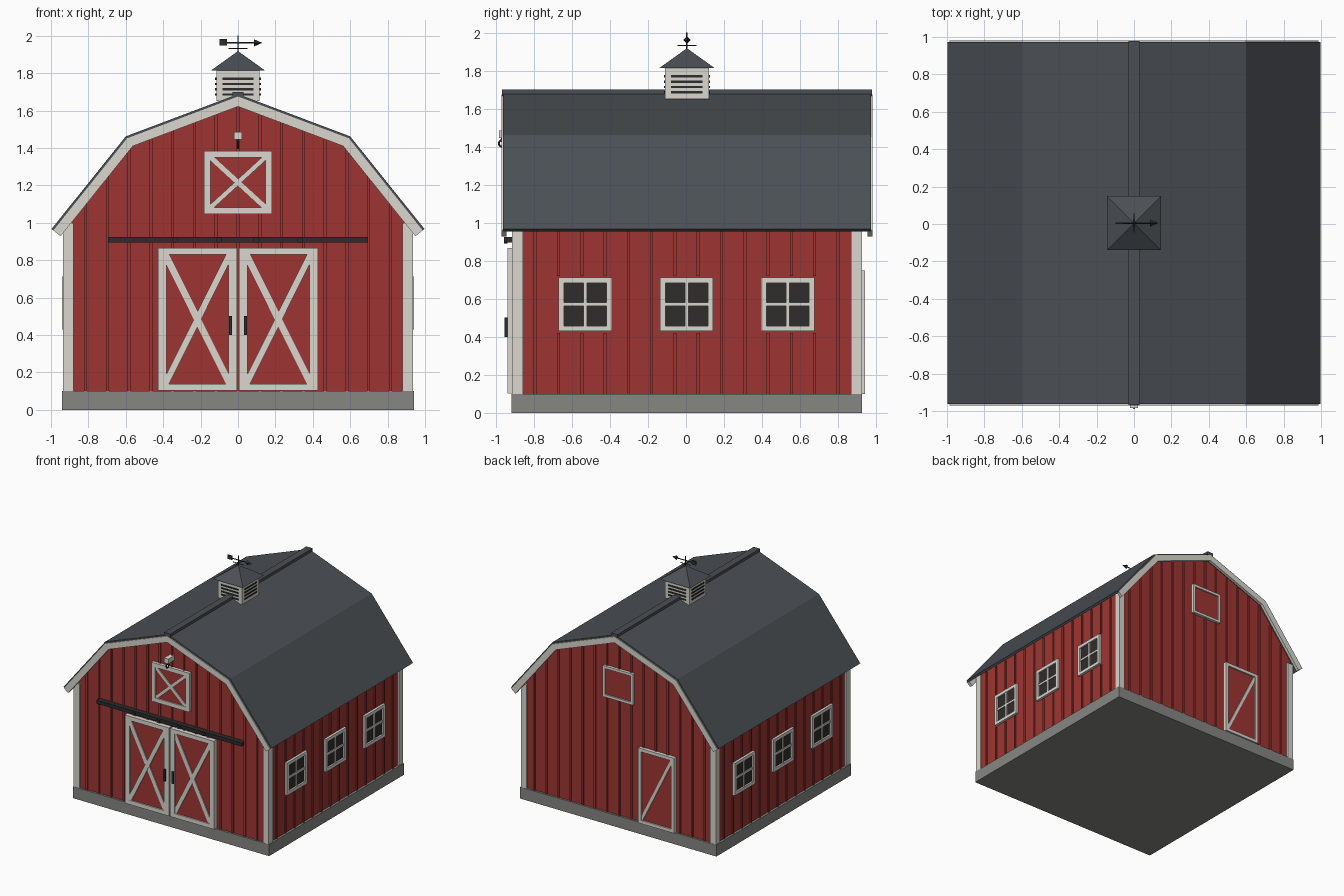
import bpy, bmesh, math
from mathutils import Vector, Matrix

if "Cube" in bpy.data.objects:
    bpy.data.objects.remove(bpy.data.objects["Cube"])

YC = 0.005  # barn body centre along y


def material(name, r, g, b):
    m = bpy.data.materials.new(name)
    m.diffuse_color = (r, g, b, 1)
    m.use_nodes = True
    m.node_tree.nodes["Principled BSDF"].inputs["Base Color"].default_value = m.diffuse_color
    return m


RED = material("barn_red", 0.34, 0.036, 0.032)
WHITE = material("trim_white", 0.70, 0.68, 0.62)
ROOF = material("roof_slate", 0.07, 0.08, 0.09)
STONE = material("foundation_grey", 0.24, 0.24, 0.225)
DARK = material("dark_iron", 0.025, 0.025, 0.027)
GLASS = material("dark_glass", 0.03, 0.025, 0.025)


def finish(name, bm, mat):
    bmesh.ops.recalc_face_normals(bm, faces=bm.faces)
    me = bpy.data.meshes.new(name)
    bm.to_mesh(me)
    bm.free()
    me.materials.append(mat)
    ob = bpy.data.objects.new(name, me)
    bpy.context.collection.objects.link(ob)
    return ob


def prisms(name, polys, mat):
    """Each entry: (xz outline, y0, y1)."""
    bm = bmesh.new()
    for pts, y0, y1 in polys:
        a = [bm.verts.new((x, y0, z)) for x, z in pts]
        b = [bm.verts.new((x, y1, z)) for x, z in pts]
        bm.faces.new(a)
        bm.faces.new(b[::-1])
        n = len(pts)
        for i in range(n):
            j = (i + 1) % n
            bm.faces.new((a[i], b[i], b[j], a[j]))
    return finish(name, bm, mat)


def rect(x0, x1, z0, z1):
    return [(x0, z0), (x1, z0), (x1, z1), (x0, z1)]


def boxes(name, items, mat):
    """Each entry: x0, x1, y0, y1, z0, z1."""
    return prisms(name, [(rect(a, b, e, f), c, d) for a, b, c, d, e, f in items], mat)


def bar(p, q, w):
    p, q = Vector(p), Vector(q)
    d = (q - p).normalized()
    n = Vector((-d.y, d.x)) * w / 2
    return [tuple(v) for v in (p - n, q - n, q + n, p + n)]


def frame(x0, x1, z0, z1, sw, tw):
    return [rect(x0, x0 + sw, z0, z1), rect(x1 - sw, x1, z0, z1),
            rect(x0 + sw, x1 - sw, z0, z0 + tw), rect(x0 + sw, x1 - sw, z1 - tw, z1)]


def cylinder(name, centre, r1, r2, depth, mat, axis='Z', n=12, spin=0):
    bm = bmesh.new()
    bmesh.ops.create_cone(bm, cap_ends=True, segments=n, radius1=r1, radius2=r2, depth=depth)
    rot = {'Z': Matrix.Rotation(spin, 4, 'Z'), 'X': Matrix.Rotation(math.pi / 2, 4, 'Y'),
           'Y': Matrix.Rotation(math.pi / 2, 4, 'X')}[axis]
    bmesh.ops.transform(bm, matrix=Matrix.Translation(centre) @ rot, verts=bm.verts)
    return finish(name, bm, mat)


# Gambrel roof profile and its inward offsets
OUT = [(-0.997, 0.967), (-0.6, 1.462), (0, 1.688), (0.6, 1.462), (0.997, 0.967)]


def inset(d):
    res = []
    P = [Vector(p) for p in OUT]
    for i, p in enumerate(P):
        ns = []
        for a, b in ((i - 1, i), (i, i + 1)):
            if a >= 0 and b < len(P):
                t = (P[b] - P[a]).normalized()
                ns.append(Vector((t.y, -t.x)))
        m = sum(ns, Vector((0, 0))).normalized()
        res.append(tuple(p + m * d / m.dot(ns[0])))
    return res


def under_roof(x, d=0.02):
    pts = inset(d)
    for (ax, az), (bx, bz) in zip(pts, pts[1:]):
        if ax <= x <= bx:
            return az + (bz - az) * (x - ax) / (bx - ax)
    return pts[0][1]


# Foundation, walls and roof
boxes("foundation", [(-0.94, 0.94, YC - 0.922, YC + 0.922, 0, 0.1)], STONE)
eave = under_roof(0.92)
prisms("walls", [([(-0.92, 0.05), (-0.92, eave)] + inset(0.02)[1:4] + [(0.92, eave), (0.92, 0.05)],
                  YC - 0.905, YC + 0.905)], RED)
prisms("roof", [(OUT + inset(0.02)[::-1], YC - 0.968, YC + 0.968)], ROOF)
rake = inset(0.012) + inset(0.062)[::-1]
for side, y0, y1 in (("front", -0.976, -0.95), ("back", 0.95, 0.976)):
    prisms(side + "_rake_trim", [(rake, YC + y0, YC + y1)], WHITE)
boxes("ridge_cap", [(-0.03, 0.03, YC - 0.974, YC + 0.974, 1.668, 1.70)], ROOF)
boxes("corner_trim", [(min(sx * 0.88, sx * 0.935), max(sx * 0.88, sx * 0.935),
                       YC + min(sy * 0.863, sy * 0.92), YC + max(sy * 0.863, sy * 0.92), 0.1, 1.0)
                      for sx in (-1, 1) for sy in (-1, 1)], WHITE)

# Battens on all four walls, broken around the side windows
WIN = [-0.53, 0.003, 0.535]
ends, sides = [], []
for k in range(-7, 8):
    x = k * 0.1165
    for s in (-1, 1):
        ya, yb = sorted((YC + s * 0.90, YC + s * 0.914))
        ends.append((x - 0.008, x + 0.008, ya, yb, 0.1, under_roof(x, 0.03)))
for k in range(14):
    y = -0.793 + k * 0.1225
    hit = any(abs(y - w) < 0.145 for w in WIN)
    for s in (-1, 1):
        xa, xb = sorted((s * 0.915, s * 0.929))
        for z0, z1 in (((0.1, 0.42), (0.72, 1.0)) if hit else ((0.1, 1.0),)):
            sides.append((xa, xb, y - 0.008, y + 0.008, z0, z1))
boxes("end_battens", ends, RED)
boxes("side_battens", sides, RED)

# Side windows: glass, frame and crossed muntins
for s, label in ((-1, "left"), (1, "right")):
    trim, glass = [], []
    xa, xb = sorted((s * 0.915, s * 0.941))
    ga, gb = sorted((s * 0.915, s * 0.927))
    ma, mb = sorted((s * 0.915, s * 0.936))
    for w in WIN:
        a, b, lo, hi, t = w - 0.14, w + 0.14, 0.43, 0.712, 0.028
        trim += [(xa, xb, a, a + t, lo, hi), (xa, xb, b - t, b, lo, hi),
                 (xa, xb, a + t, b - t, lo, lo + t), (xa, xb, a + t, b - t, hi - t, hi),
                 (ma, mb, w - 0.009, w + 0.009, lo + t, hi - t),
                 (ma, mb, a + t, b - t, 0.562, 0.58)]
        glass.append((ga, gb, a + 0.01, b - 0.01, lo + 0.01, hi - 0.01))
    boxes(label + "_window_frames", trim, WHITE)
    boxes(label + "_window_glass", glass, GLASS)


def door(name, x0, x1, z0, z1, s, depth, sw, tw, bw, diagonals):
    """Framed plank panel with diagonal braces; s is the wall side along y."""
    y = lambda d: YC + s * d
    boxes(name + "_panel", [(x0 + 0.005, x1 - 0.005, *sorted((y(0.90), y(depth - 0.012))),
                             z0 + 0.005, z1 - 0.005)], RED)
    fr = [(r, *sorted((y(0.90), y(depth)))) for r in frame(x0, x1, z0, z1, sw, tw)]
    a, b, c, d = x0 + sw * 0.8, x1 - sw * 0.8, z0 + tw * 0.8, z1 - tw * 0.8
    lines = [((a, c), (b, d)), ((a, d), (b, c))]
    for i in diagonals:
        fr.append((bar(*lines[i], bw), *sorted((y(0.90), y(depth - 0.003 - 0.001 * i)))))
    prisms(name + "_trim", fr, WHITE)


# Doors, hay door, rear door and rear gable hatch
door("left_barn_door", -0.428, -0.005, 0.102, 0.866, -1, 0.944, 0.045, 0.036, 0.036, (0, 1))
door("right_barn_door", 0.005, 0.428, 0.102, 0.866, -1, 0.944, 0.045, 0.036, 0.036, (0, 1))
door("hay_door", -0.182, 0.182, 1.047, 1.385, -1, 0.932, 0.036, 0.036, 0.026, (0, 1))
door("rear_door", -0.545, -0.20, 0.1, 0.75, 1, 0.936, 0.028, 0.028, 0.025, (1,))
door("rear_hatch", -0.145, 0.145, 1.10, 1.37, 1, 0.930, 0.022, 0.022, 0.02, ())

# Sliding rail, rollers and handles
boxes("door_rail", [(-0.695, 0.695, -0.945, -0.90, 0.895, 0.925)], DARK)
for i, x in enumerate((-0.335, -0.10, 0.098, 0.332)):
    cylinder(f"rail_roller_{i}", (x, -0.948, 0.908), 0.016, 0.016, 0.02, DARK, 'Y')
boxes("door_handles", [(x - 0.009, x + 0.009, -0.955, -0.935, 0.40, 0.502)
                       for x in (-0.04, 0.04)], DARK)

# Hay hoist beam with hook
boxes("hoist_beam", [(-0.021, 0.021, -0.984, -0.90, 1.445, 1.486)], WHITE)
boxes("hook_shank", [(-0.005, 0.005, -0.972, -0.962, 1.425, 1.45)], DARK)
bpy.ops.mesh.primitive_torus_add(major_radius=0.018, minor_radius=0.005, major_segments=16,
                                 minor_segments=6, location=(0, -0.966, 1.417),
                                 rotation=(0, math.pi / 2, 0))
hook = bpy.context.object
hook.name = "hoist_hook"
hook.data.materials.append(DARK)

# Cupola with louvres on four sides and a pyramid roof
boxes("cupola", [(-0.116, 0.116, YC - 0.116, YC + 0.116, 1.65, 1.82)], WHITE)
slats = []
for z in (1.686, 1.714, 1.742, 1.770):
    slats += [(-0.083, 0.083, YC - 0.122, YC + 0.122, z - 0.006, z + 0.006),
              (-0.122, 0.122, YC - 0.083, YC + 0.083, z - 0.006, z + 0.006)]
boxes("cupola_louvres", slats, DARK)
cylinder("cupola_roof", (0, YC, 1.866), 0.145 * math.sqrt(2), 0, 0.104, ROOF, n=4, spin=math.pi / 4)

# Weather vane
cylinder("vane_pole", (0, YC, 1.95), 0.004, 0.004, 0.10, DARK, n=8)
boxes("vane_cross", [(-0.05, 0.05, YC - 0.002, YC + 0.002, 1.93, 1.934),
                     (-0.002, 0.002, YC - 0.05, YC + 0.05, 1.93, 1.934)], DARK)
cylinder("vane_arrow_shaft", (0.0, YC, 1.962), 0.004, 0.004, 0.18, DARK, 'X', n=8)
cylinder("vane_arrow_head", (0.107, YC, 1.962), 0.02, 0, 0.045, DARK, 'X', n=4)
boxes("vane_tail", [(-0.10, -0.06, YC - 0.004, YC + 0.004, 1.947, 1.982)], DARK)
